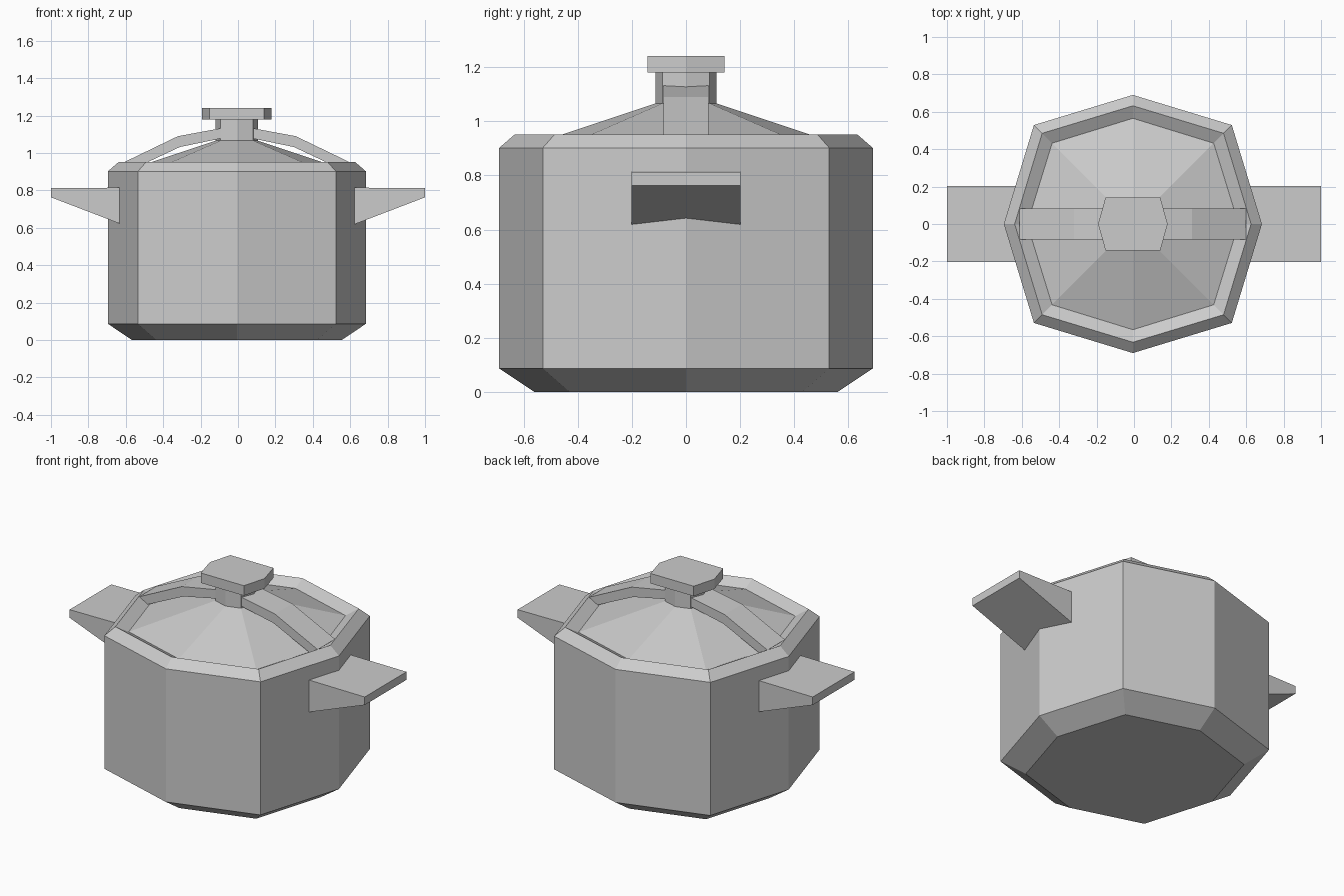
import bpy, bmesh

if "Cube" in bpy.data.objects:
    bpy.data.objects.remove(bpy.data.objects["Cube"])

CX = -0.006  # the pot axis sits slightly left of the handle centre


def finish(name, bm):
    bmesh.ops.recalc_face_normals(bm, faces=bm.faces[:])
    me = bpy.data.meshes.new(name)
    bm.to_mesh(me)
    bm.free()
    ob = bpy.data.objects.new(name, me)
    bpy.context.collection.objects.link(ob)
    return ob


def octagon(a, d):
    """Eight corners: distance a on the axes, offset d on the diagonals."""
    return [(a, 0), (d, d), (0, a), (-d, d), (-a, 0), (-d, -d), (0, -a), (d, -d)]


def stack(name, levels):
    """Skin a list of (outline, z) rings and cap both ends."""
    bm = bmesh.new()
    rings = [[bm.verts.new((x + CX, y, z)) for x, y in pts] for pts, z in levels]
    n = len(rings[0])
    for lo, hi in zip(rings, rings[1:]):
        for i in range(n):
            j = (i + 1) % n
            bm.faces.new((lo[i], lo[j], hi[j], hi[i]))
    bm.faces.new(rings[0][::-1])
    bm.faces.new(rings[-1])
    return finish(name, bm)


def extrude_y(name, profile, half, cx=0.0, sx=1):
    """Extrude an x-z profile across y."""
    bm = bmesh.new()
    f = bm.faces.new([bm.verts.new((sx * x + cx, -half, z)) for x, z in profile])
    ext = bmesh.ops.extrude_face_region(bm, geom=[f])
    moved = [v for v in ext["geom"] if isinstance(v, bmesh.types.BMVert)]
    bmesh.ops.translate(bm, verts=moved, vec=(0, 2 * half, 0))
    return finish(name, bm)


# Pot body with chamfered rim, groove and conical lid
stack("pot_and_lid", [
    (octagon(0.56, 0.43), 0.0),
    (octagon(0.69, 0.529), 0.087),
    (octagon(0.69, 0.529), 0.902),
    (octagon(0.632, 0.485), 0.952),
    (octagon(0.565, 0.432), 0.915),
    (octagon(0.113, 0.087), 1.066),
])

# Knob: octagonal neck and six-sided cap
neck = octagon(0.113, 0.087)
stack("knob_neck", [(neck, 1.06), (neck, 1.182)])
cap = [(0.186, 0), (0.146, 0.143), (-0.146, 0.143),
       (-0.186, 0), (-0.146, -0.143), (0.146, -0.143)]
stack("knob_cap", [(cap, 1.18), (cap, 1.241)])

# Bent strap arms over the lid, and wedge-shaped side handles
strap = [(0.605, 0.95), (0.315, 1.09), (0.06, 1.137),
         (0.06, 1.083), (0.305, 1.032), (0.56, 0.912)]
handle = [(0.61, 0.815), (1.0, 0.812), (1.0, 0.763), (0.61, 0.614)]
for side, sx in (("right", 1), ("left", -1)):
    extrude_y("lid_strap_" + side, strap, 0.084, CX, sx)
    extrude_y("side_handle_" + side, handle, 0.202, 0.0, sx)
